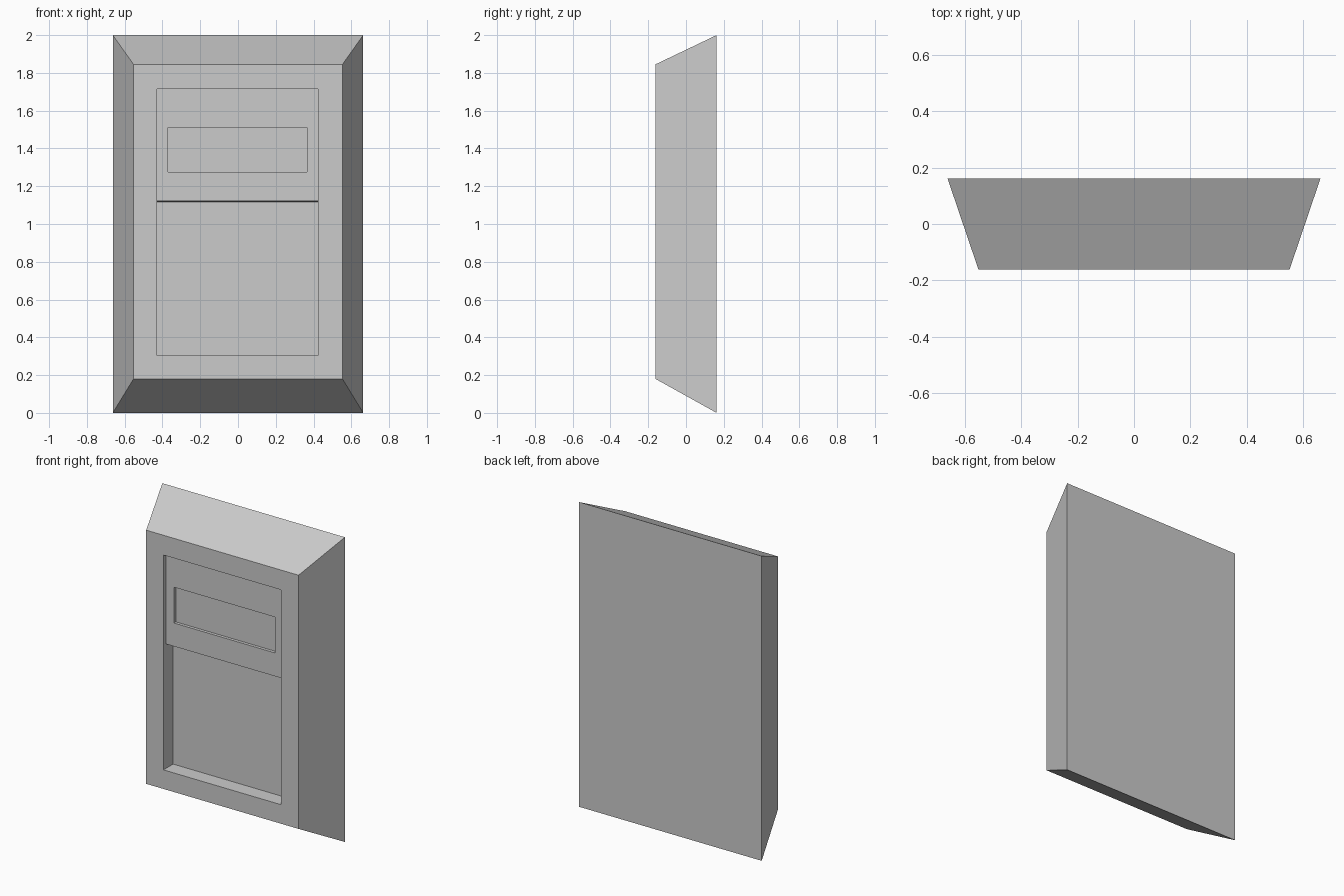
import bpy
import bmesh

if "Cube" in bpy.data.objects:
    bpy.data.objects.remove(bpy.data.objects["Cube"])


def new_object(name, bm):
    bmesh.ops.recalc_face_normals(bm, faces=bm.faces[:])
    mesh = bpy.data.meshes.new(name)
    bm.to_mesh(mesh)
    bm.free()
    ob = bpy.data.objects.new(name, mesh)
    bpy.context.collection.objects.link(ob)
    return ob


def loft(name, ring_a, ring_b):
    """Closed solid between two matching rings of points."""
    bm = bmesh.new()
    a = [bm.verts.new(p) for p in ring_a]
    b = [bm.verts.new(p) for p in ring_b]
    bm.faces.new(a)
    bm.faces.new(b)
    for i in range(len(a)):
        j = (i + 1) % len(a)
        bm.faces.new((a[i], a[j], b[j], b[i]))
    return new_object(name, bm)


def rect(y, x, z0, z1):
    return [(-x, y, z0), (x, y, z0), (x, y, z1), (-x, y, z1)]


def extrude_x(name, profile, x0, x1):
    return loft(name, [(x0, y, z) for y, z in profile], [(x1, y, z) for y, z in profile])


def cut(target, cutter):
    cutter.hide_render = True
    mod = target.modifiers.new("cut", 'BOOLEAN')
    mod.operation = 'DIFFERENCE'
    mod.solver = 'EXACT'
    mod.object = cutter
    bpy.context.view_layer.objects.active = target
    bpy.ops.object.modifier_apply(modifier=mod.name)
    bpy.data.objects.remove(cutter)


# Tapered panel body: large back face, smaller front face
front, back = -0.162, 0.162
body = loft("panel_body", rect(front, 0.553, 0.18, 1.845), rect(back, 0.663, 0.0, 2.0))

# Stepped recess: deep lower bay, shallow upper plate
deep, shallow = front + 0.10, front + 0.025
cut(body, extrude_x("recess_cutter", [
    (-0.3, 0.305), (deep, 0.305), (deep, 1.117),
    (shallow, 1.122), (shallow, 1.715), (-0.3, 1.715)], -0.428, 0.424))

# Narrow window sunk into the upper plate
slot = shallow + 0.02
cut(body, extrude_x("window_cutter", [
    (-0.3, 1.275), (slot, 1.275), (slot, 1.51), (-0.3, 1.51)], -0.37, 0.366))
